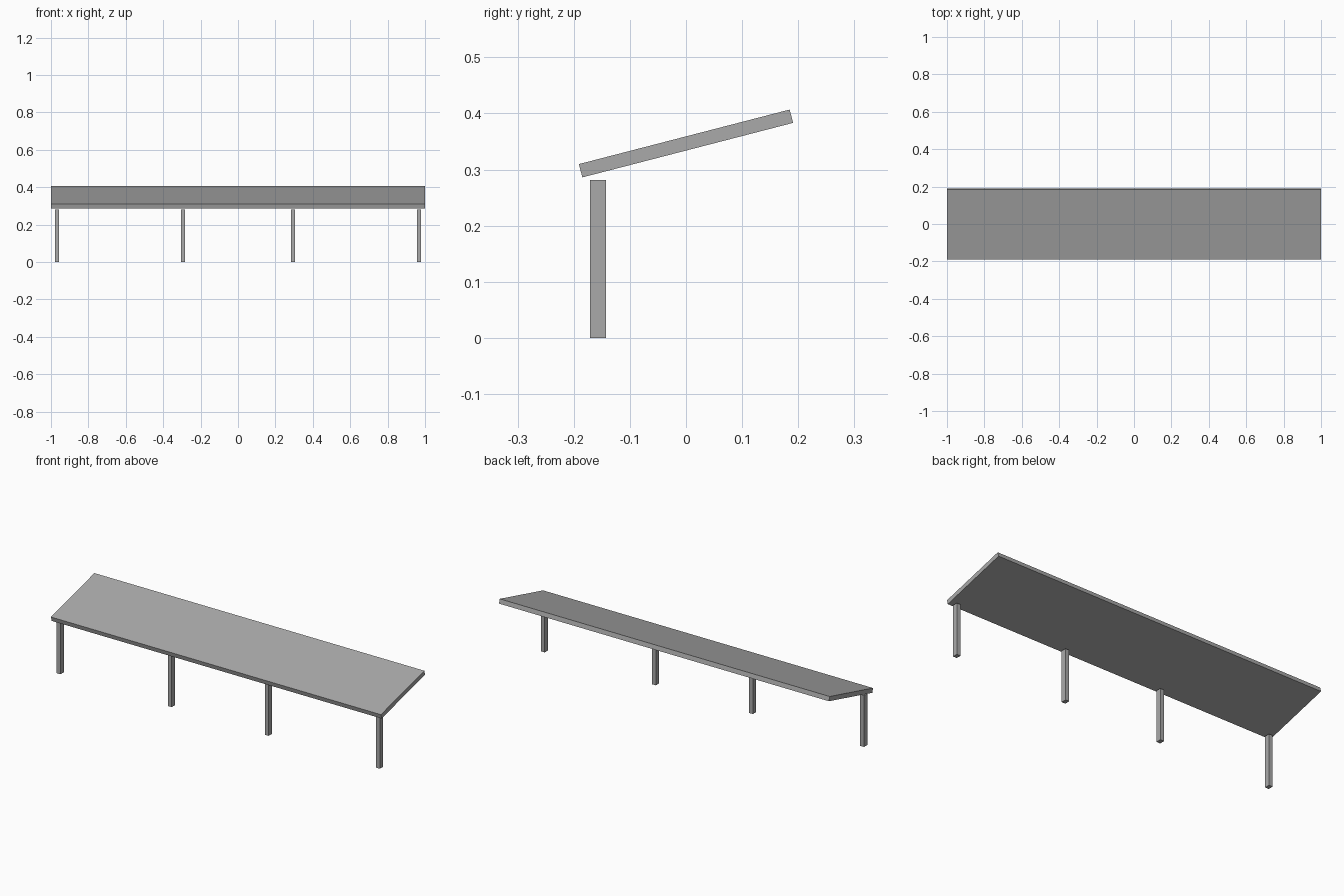
import bpy
import math

cube = bpy.data.objects.get("Cube")
if cube:
    bpy.data.objects.remove(cube, do_unlink=True)

# One plain grey for the whole shelter
grey = bpy.data.materials.new("grey_metal")
grey.use_nodes = True
colour = (0.4, 0.4, 0.4, 1)
grey.diffuse_color = colour
grey.node_tree.nodes["Principled BSDF"].inputs["Base Color"].default_value = colour


def box(name, size, centre, tilt=0):
    bpy.ops.mesh.primitive_cube_add(size=1, location=centre)
    obj = bpy.context.object
    obj.name = name
    obj.scale = size
    obj.rotation_euler.x = tilt
    obj.data.materials.append(grey)
    return obj


# Sloping roof slab, low edge at the front
box("roof", (2, 0.388, 0.0245), (0, 0, 0.3465), math.radians(14.5))

# Row of posts just behind the low edge
post_height = 0.281
for side, label in ((1, "left"), (-1, "right")):
    for x, place in ((0.968, "outer"), (0.294, "inner")):
        box(f"{label}_{place}_post", (0.023, 0.0285, post_height),
            (side * x, -0.1565, post_height / 2))
